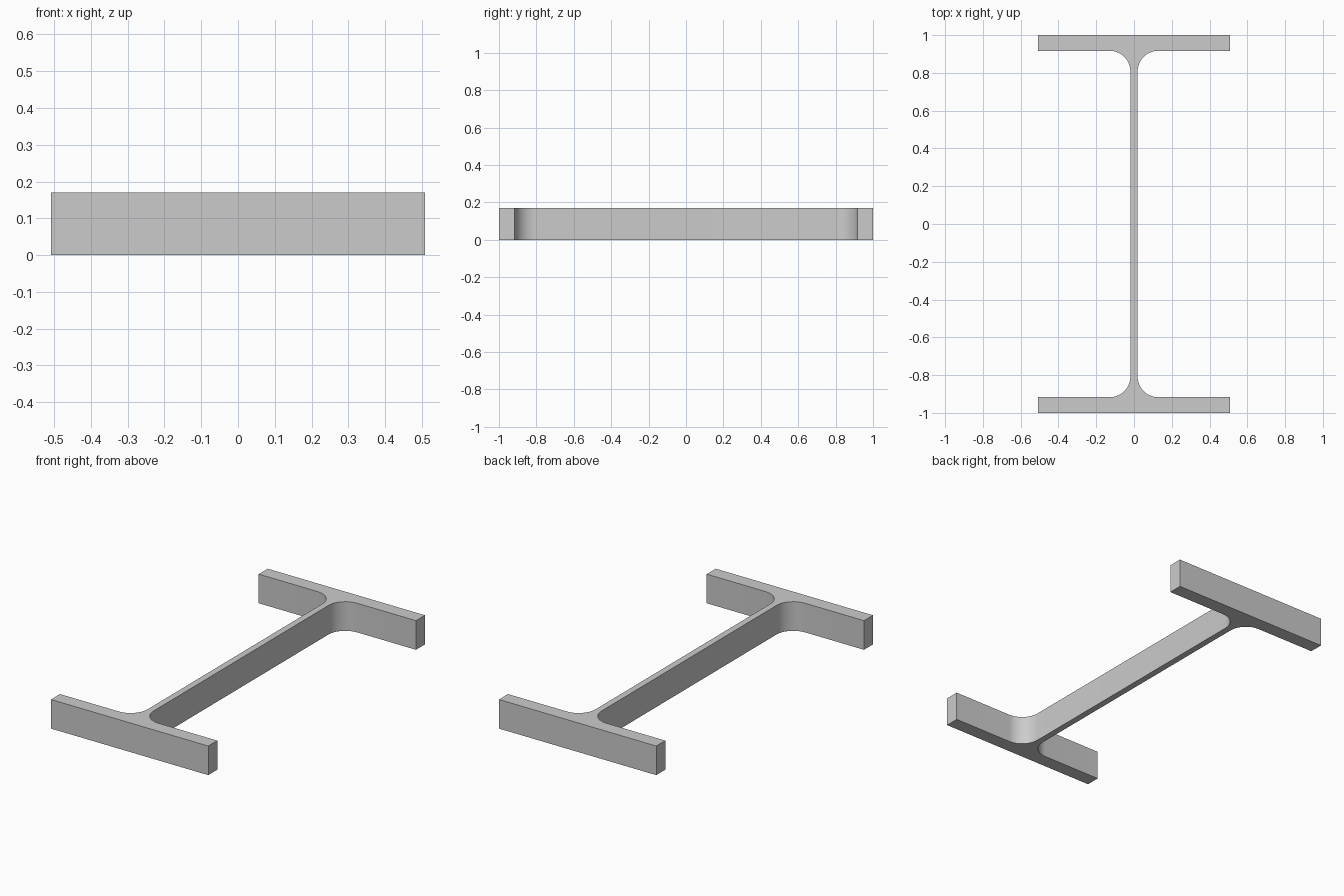
import bpy
import bmesh
from math import sin, cos, pi, radians

cube = bpy.data.objects.get("Cube")
if cube:
    bpy.data.objects.remove(cube, do_unlink=True)

HALF_WIDTH = 0.508      # flange half width along x
HALF_DEPTH = 1.0        # section half depth along y
FLANGE_INNER = 0.917    # inner face of the flange
WEB_HALF = 0.019        # half thickness of the web
FILLET = 0.11           # root radius between web and flange
HEIGHT = 0.17           # extruded length along z
SEGMENTS = 12

# Steel material
steel = bpy.data.materials.new("steel_grey")
steel.use_nodes = True
colour = (0.6, 0.6, 0.6, 1.0)
steel.diffuse_color = colour
steel.node_tree.nodes["Principled BSDF"].inputs["Base Color"].default_value = colour

# One quarter of the section, from the flange tip down to the web
quarter = [(HALF_WIDTH, HALF_DEPTH), (HALF_WIDTH, FLANGE_INNER)]
for i in range(SEGMENTS + 1):
    a = pi / 2 * (1 + i / SEGMENTS)
    quarter.append((WEB_HALF + FILLET + FILLET * cos(a),
                    FLANGE_INNER - FILLET + FILLET * sin(a)))

# Mirror the quarter into the closed outline
right = quarter + [(x, -y) for x, y in reversed(quarter)]
outline = right + [(-x, y) for x, y in reversed(right)]

# Extrude the section upwards
bm = bmesh.new()
base = bm.faces.new([bm.verts.new((x, y, 0)) for x, y in outline])
top = bmesh.ops.extrude_face_region(bm, geom=[base], use_keep_orig=True)
bmesh.ops.translate(bm, vec=(0, 0, HEIGHT),
                    verts=[v for v in top["geom"] if isinstance(v, bmesh.types.BMVert)])
bmesh.ops.recalc_face_normals(bm, faces=bm.faces[:])

mesh = bpy.data.meshes.new("beam_section")
bm.to_mesh(mesh)
bm.free()
mesh.materials.append(steel)
beam = bpy.data.objects.new("beam_section", mesh)
bpy.context.collection.objects.link(beam)

# Smooth fillets, crisp edges
bpy.ops.object.select_all(action='DESELECT')
beam.select_set(True)
bpy.context.view_layer.objects.active = beam
bpy.ops.object.shade_smooth_by_angle(angle=radians(30))
